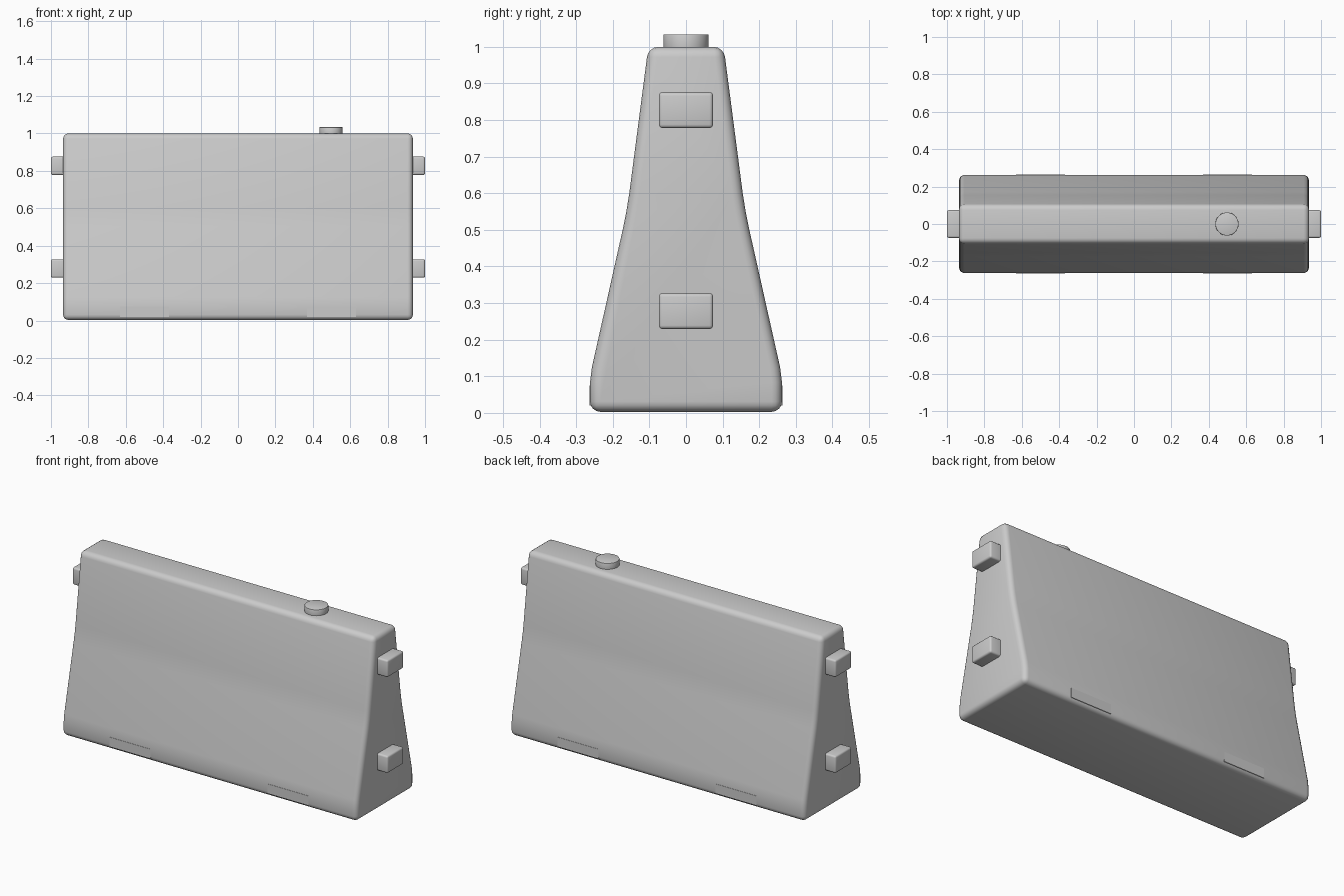
import bpy, bmesh
from mathutils import Matrix

if "Cube" in bpy.data.objects:
    bpy.data.objects.remove(bpy.data.objects["Cube"])

grey = bpy.data.materials.new("concrete grey")
grey.diffuse_color = (0.6, 0.6, 0.6, 1)
grey.use_nodes = True
grey.node_tree.nodes["Principled BSDF"].inputs["Base Color"].default_value = grey.diffuse_color


def finish(name, bm, bevel=0, segments=3):
    bmesh.ops.recalc_face_normals(bm, faces=bm.faces)
    mesh = bpy.data.meshes.new(name)
    bm.to_mesh(mesh)
    bm.free()
    mesh.materials.append(grey)
    obj = bpy.data.objects.new(name, mesh)
    bpy.context.collection.objects.link(obj)
    bpy.ops.object.select_all(action='DESELECT')
    obj.select_set(True)
    bpy.context.view_layer.objects.active = obj
    if bevel:
        mod = obj.modifiers.new("rounded edges", 'BEVEL')
        mod.width, mod.segments = bevel, segments
        mod.limit_method = 'ANGLE'
        mod.angle_limit = 0.35
        bpy.ops.object.modifier_apply(modifier=mod.name)
    bpy.ops.object.shade_smooth_by_angle(angle=0.6)
    return obj


def box(name, lo, hi, bevel=0):
    bm = bmesh.new()
    size = [b - a for a, b in zip(lo, hi)]
    mid = [(a + b) / 2 for a, b in zip(lo, hi)]
    bmesh.ops.create_cube(bm, size=1, matrix=Matrix.Translation(mid) @ Matrix.Diagonal((*size, 1)))
    return finish(name, bm, bevel)


# Barrier body: tapered profile swept along x, softened at the waist and base
half = [(0.262, 0.003), (0.262, 0.085), (0.257, 0.125), (0.172, 0.505),
        (0.163, 0.55), (0.155, 0.60), (0.103, 1.0)]
profile = half + [(-y, z) for y, z in reversed(half)]
bm = bmesh.new()
face = bm.faces.new([bm.verts.new((-0.935, y, z)) for y, z in profile])
swept = bmesh.ops.extrude_face_region(bm, geom=[face])
bmesh.ops.translate(bm, vec=(1.87, 0, 0),
                    verts=[v for v in swept['geom'] if isinstance(v, bmesh.types.BMVert)])
finish("barrier_body", bm, 0.028, 4)

# Connector lugs on both ends
for side, word in ((-1, "left"), (1, "right")):
    for z, level in ((0.278, "lower"), (0.827, "upper")):
        xs = sorted((side * 0.90, side * 1.0))
        box(f"{word}_{level}_lug", (xs[0], -0.074, z - 0.049), (xs[1], 0.074, z + 0.049), 0.01)

# Shallow forklift pads near the bottom of both long faces
for x in (-0.5, 0.5):
    box("forklift_pad", (x - 0.13, -0.2635, 0.02), (x + 0.13, 0.2635, 0.075))

# Round filler cap
bm = bmesh.new()
bmesh.ops.create_cone(bm, cap_ends=True, segments=32, radius1=0.062, radius2=0.062, depth=0.054,
                      matrix=Matrix.Translation((0.497, 0, 1.007)))
finish("filler_cap", bm, 0.003, 2)
